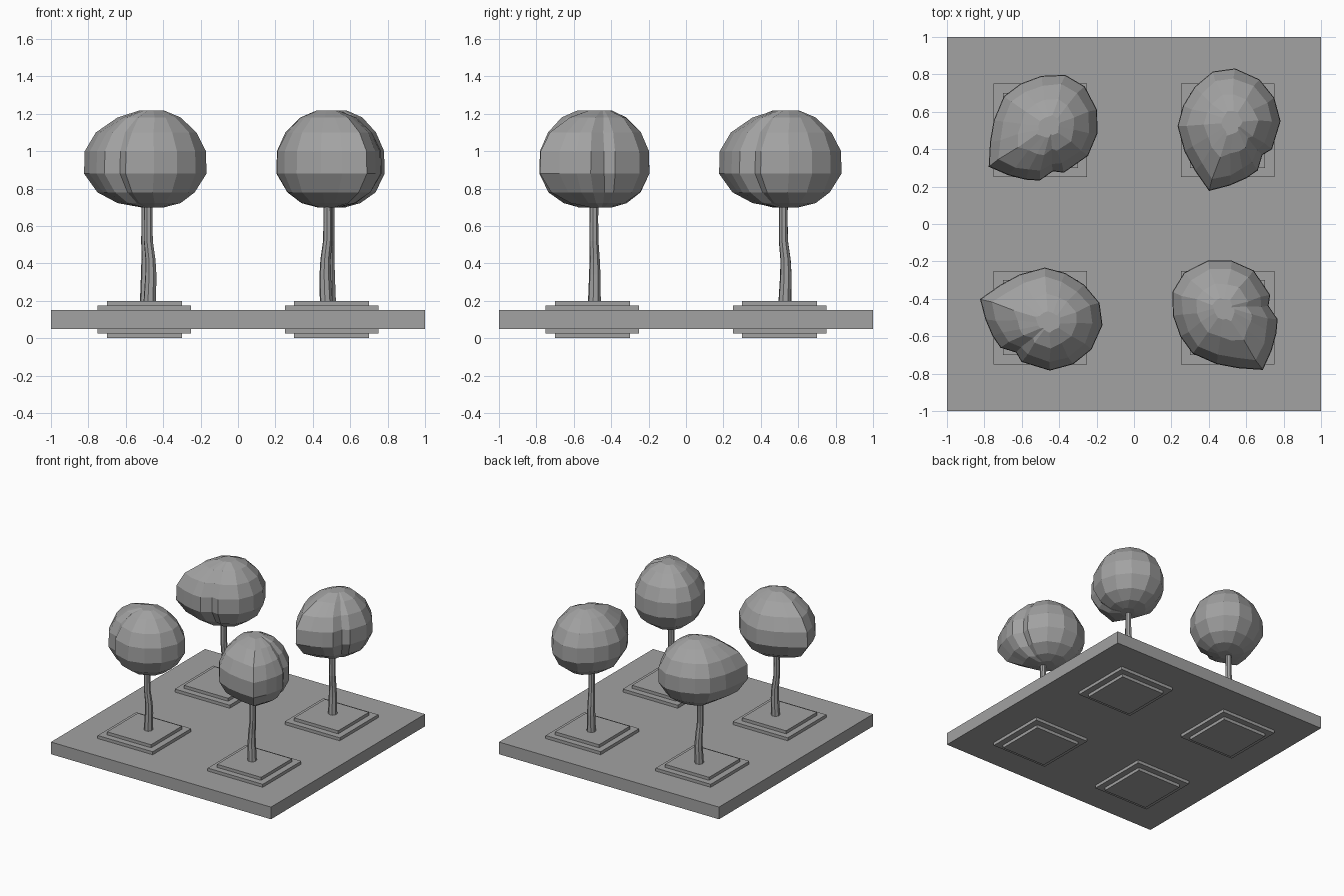
import bpy
import math
import random
from mathutils import Vector

random.seed(4)

start_cube = bpy.data.objects.get("Cube")
if start_cube:
    bpy.data.objects.remove(start_cube, do_unlink=True)

# One plain grey for everything
grey = bpy.data.materials.new("plain_grey")
grey.use_nodes = True
COLOUR = (0.36, 0.36, 0.36, 1)
grey.diffuse_color = COLOUR
grey.node_tree.nodes["Principled BSDF"].inputs["Base Color"].default_value = COLOUR


def box(name, x, y, half, z0, z1):
    bpy.ops.mesh.primitive_cube_add(size=1, location=(x, y, (z0 + z1) / 2))
    ob = bpy.context.object
    ob.name = name
    ob.scale = (2 * half, 2 * half, z1 - z0)
    ob.data.materials.append(grey)


def loft(name, rings):
    """Mesh skinned over closed rings of equal length, capped at both ends."""
    n = len(rings[0])
    verts = [p for ring in rings for p in ring]
    faces = [(k * n + i, k * n + (i + 1) % n, (k + 1) * n + (i + 1) % n, (k + 1) * n + i)
             for k in range(len(rings) - 1) for i in range(n)]
    faces.append(tuple(reversed(range(n))))
    faces.append(tuple(range(len(verts) - n, len(verts))))
    mesh = bpy.data.meshes.new(name)
    mesh.from_pydata(verts, [], faces)
    mesh.materials.append(grey)
    return mesh


def polar(deg, r, z=0.0):
    a = math.radians(deg)
    return Vector((r * math.cos(a), r * math.sin(a), z))


# Crown: lopsided outline (angle, radius) with a pointed lobe and a folded dent
OUTLINE = [(0, .338), (19, .295), (38, .275), (54, .268), (72, .228), (84, .258),
           (117, .288), (142, .305), (165, .322), (190, .334), (211, .325),
           (234, .292), (258, .272), (282, .268), (313, .256), (338, .277)]
# Height and width of each crown ring
LEVELS = [(.70, .2), (.722, .5), (.78, .8), (.88, 1), (1.0, .99),
          (1.1, .82), (1.18, .52), (1.217, .2)]
POLE = Vector((-.055, .01, 0))

crown_rings = []
for z, s in LEVELS:
    ring = []
    for deg, r in OUTLINE:
        p = POLE + (polar(deg, r) - POLE) * s
        wobble = 0 if s > .95 else .006
        p += Vector([random.uniform(-wobble, wobble) for _ in range(2)] + [z])
        ring.append(p)
    crown_rings.append(ring)
crown_mesh = loft("crown", crown_rings)

# Trunk: thin, tapering and gently bent (height, offset, radius)
TRUNK = [(.19, .030, .035), (.34, .036, .031), (.42, .034, .028),
         (.52, .022, .025), (.62, .021, .024), (.74, .022, .024)]
trunk_mesh = loft("trunk", [[polar(216, off, z) + polar(i * 45, r) for i in range(8)]
                            for z, off, r in TRUNK])

# Ground slab
box("ground_slab", 0, 0, 1, .05, .15)

# Four stepped plinths, each with the same tree turned differently
PLOTS = {"front_right": (-.5, -.5, 163), "back_right": (-.5, .5, 215),
         "back_left": (.5, .5, 253), "front_left": (.5, -.5, 304)}
for place, (x, y, turn) in PLOTS.items():
    box(place + "_plinth_wide", x, y, .25, .025, .175)
    box(place + "_plinth_narrow", x, y, .2, 0, .2)
    for part, mesh in (("trunk", trunk_mesh), ("crown", crown_mesh)):
        ob = bpy.data.objects.new(place + "_" + part, mesh)
        ob.location = (x, y, 0)
        ob.rotation_euler.z = math.radians(turn)
        bpy.context.collection.objects.link(ob)
